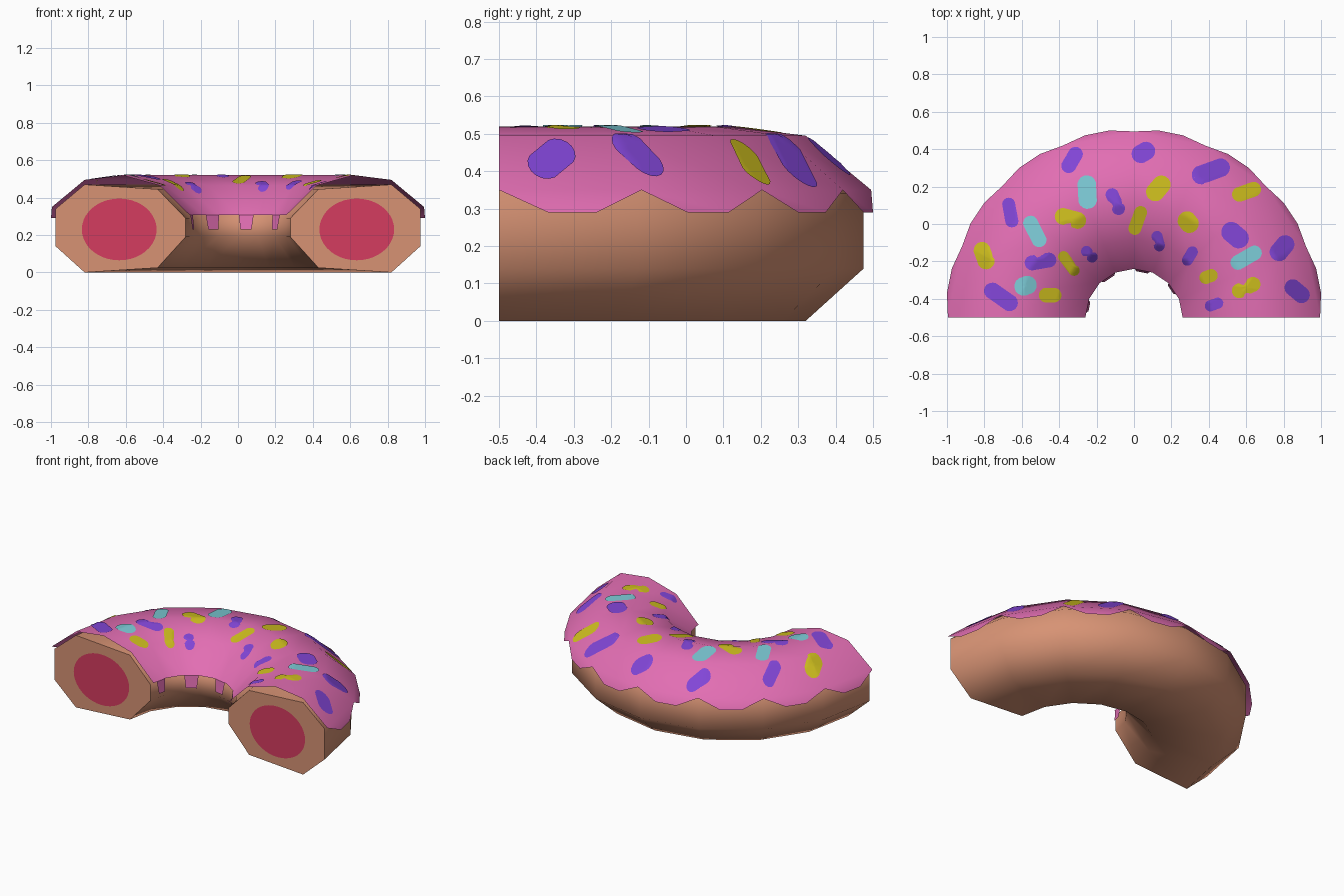
import bpy, bmesh, math
from mathutils import Vector
from mathutils.bvhtree import BVHTree

if "Cube" in bpy.data.objects:
    bpy.data.objects.remove(bpy.data.objects["Cube"])

CY = -0.5                      # centre of the half ring
STEP = 22.5                    # eight segments around the half ring


def material(name, rgb):
    m = bpy.data.materials.new(name)
    m.diffuse_color = (*rgb, 1)
    m.use_nodes = True
    m.node_tree.nodes["Principled BSDF"].inputs["Base Color"].default_value = m.diffuse_color
    return m


dough = material("dough", (0.68, 0.29, 0.175))
pink = material("pink_icing", (0.76, 0.155, 0.45))
red = material("red_jam", (0.66, 0.045, 0.115))
purple = material("purple_sprinkle", (0.223, 0.061, 0.68))
yellow = material("yellow_sprinkle", (0.61, 0.51, 0.013))
cyan = material("pale_blue_sprinkle", (0.205, 0.60, 0.68))


def polar(r, z, deg):
    a = math.radians(deg)
    return Vector((r * math.cos(a), CY + r * math.sin(a), z))


def on_chord(r, z, deg):
    """Point on the flat side of the 16-sided ring at this angle."""
    off = math.radians((deg % STEP) - STEP / 2)
    return polar(r * math.cos(math.radians(STEP / 2)) / math.cos(off), z, deg)


def finish(bm, name, mat, angle=60):
    me = bpy.data.meshes.new(name)
    bm.to_mesh(me)
    bm.free()
    ob = bpy.data.objects.new(name, me)
    bpy.context.collection.objects.link(ob)
    me.materials.append(mat)
    bpy.ops.object.select_all(action='DESELECT')
    ob.select_set(True)
    bpy.context.view_layer.objects.active = ob
    bpy.ops.object.shade_smooth_by_angle(angle=math.radians(angle))
    return ob


def sweep(bm, profile, closed):
    cols = [[bm.verts.new(polar(r, z, i * STEP)) for r, z in profile] for i in range(9)]
    n = len(profile)
    for a, b in zip(cols, cols[1:]):
        for j in range(n if closed else n - 1):
            k = (j + 1) % n
            bm.faces.new((a[j], a[k], b[k], b[j]))
    return cols


# Dough: eight-sided section swept through half a turn, with flat cut ends
bm = bmesh.new()
cols = sweep(bm, [(.975, .14), (.975, .34), (.82, .47), (.43, .445),
                  (.28, .29), (.28, .19), (.43, .025), (.82, 0)], True)
bm.faces.new(cols[0])
bm.faces.new(cols[-1])
bmesh.ops.recalc_face_normals(bm, faces=bm.faces)
finish(bm, "dough_body", dough)

# Jam filling: thin ovals on both cut ends
for side, name in ((-1, "jam_left"), (1, "jam_right")):
    bm = bmesh.new()
    bm.faces.new([bm.verts.new((side * .635 + .2 * math.cos(t), CY - .001, .23 + .165 * math.sin(t)))
                  for t in (math.tau * i / 40 for i in range(40))])
    finish(bm, name, red)

# Icing: open shell with a zigzag outer hem and square inner drips
bm = bmesh.new()
cols = sweep(bm, [(.26, .308), (.42, .465), (.62, .52), (.82, .495), (.995, .35)], False)
for i in range(8):
    low = [bm.verts.new(polar(1.0086, .29, i * STEP + d)) for d in (7.5, 15)]
    bm.faces.new((cols[i][-1], low[0], low[1], cols[i + 1][-1]))
for a, b in ((29, 45), (71, 89), (113, 132), (159, 174)):
    bm.faces.new([bm.verts.new(p) for p in (on_chord(.26, .308, a), on_chord(.26, .308, b),
                                            on_chord(.25, .23, b - 2), on_chord(.25, .23, a + 2))])
bm.normal_update()
for f in bm.faces:
    if f.normal.z < 0:
        f.normal_flip()
bm.normal_update()
surface = BVHTree.FromBMesh(bm)
finish(bm, "icing", pink)

# Sprinkles: rounded thin patches laid on the icing
# (x, y, length, width in hundredths, angle in degrees)
PURPLE = [(-33, 34, 15, 8, 60), (5, 38, 13, 10, 30), (41, 28, 21, 10, 20), (-66, 6, 16, 7, 100),
          (-10, 12, 15, 7, 115), (-50, -20, 17, 8, 10), (-24, -16, 10, 6, 135), (-71, -39, 20, 9, 145),
          (13, -9, 11, 6, 105), (30, -17, 11, 6, 60), (54, -6, 16, 11, 140), (79, -13, 15, 10, 50),
          (87, -36, 15, 9, 140), (43, -43, 10, 6, 20)]
YELLOW = [(13, 19, 15, 10, 50), (-34, 3, 17, 9, 165), (2, 2, 16, 7, 70), (29, 1, 12, 10, 130),
          (60, 17, 16, 8, 20), (-80, -17, 15, 9, 110), (-35, -21, 15, 6, 127), (-45, -38, 12, 8, 0),
          (40, -28, 10, 7, 20), (60, -34, 16, 8, 25)]
CYAN = [(-25, 17, 18, 10, 93), (-53, -4, 18, 8, 117), (60, -18, 18, 8, 30), (-58, -33, 12, 10, 20)]
N, RINGS = 16, 5


def drape(bm, x, y):
    hit, normal, *_ = surface.ray_cast(Vector((x, y, 2)), Vector((0, 0, -1)))
    if hit is None:
        hit, normal, *_ = surface.find_nearest(Vector((x, y, .35)))
    return bm.verts.new(hit + normal * .004)


def sprinkles(name, rows, mat):
    bm = bmesh.new()
    for row in rows:
        x, y, length, width = (v / 100 for v in row[:4])
        ca, sa = math.cos(math.radians(row[4])), math.sin(math.radians(row[4]))
        centre, inner = drape(bm, x, y), None
        for k in range(1, RINGS + 1):
            ring = []
            for i in range(N):
                t = math.tau * (i + .5) / N
                u = (math.copysign((length - width) / 2, math.cos(t)) + width / 2 * math.cos(t)) * k / RINGS
                v = width / 2 * math.sin(t) * k / RINGS
                ring.append(drape(bm, x + u * ca - v * sa, y + u * sa + v * ca))
            for i in range(N):
                j = (i + 1) % N
                if inner is None:
                    bm.faces.new((centre, ring[i], ring[j]))
                else:
                    bm.faces.new((inner[i], ring[i], ring[j], inner[j]))
            inner = ring
    finish(bm, name, mat)


sprinkles("purple_sprinkles", PURPLE, purple)
sprinkles("yellow_sprinkles", YELLOW, yellow)
sprinkles("pale_blue_sprinkles", CYAN, cyan)
